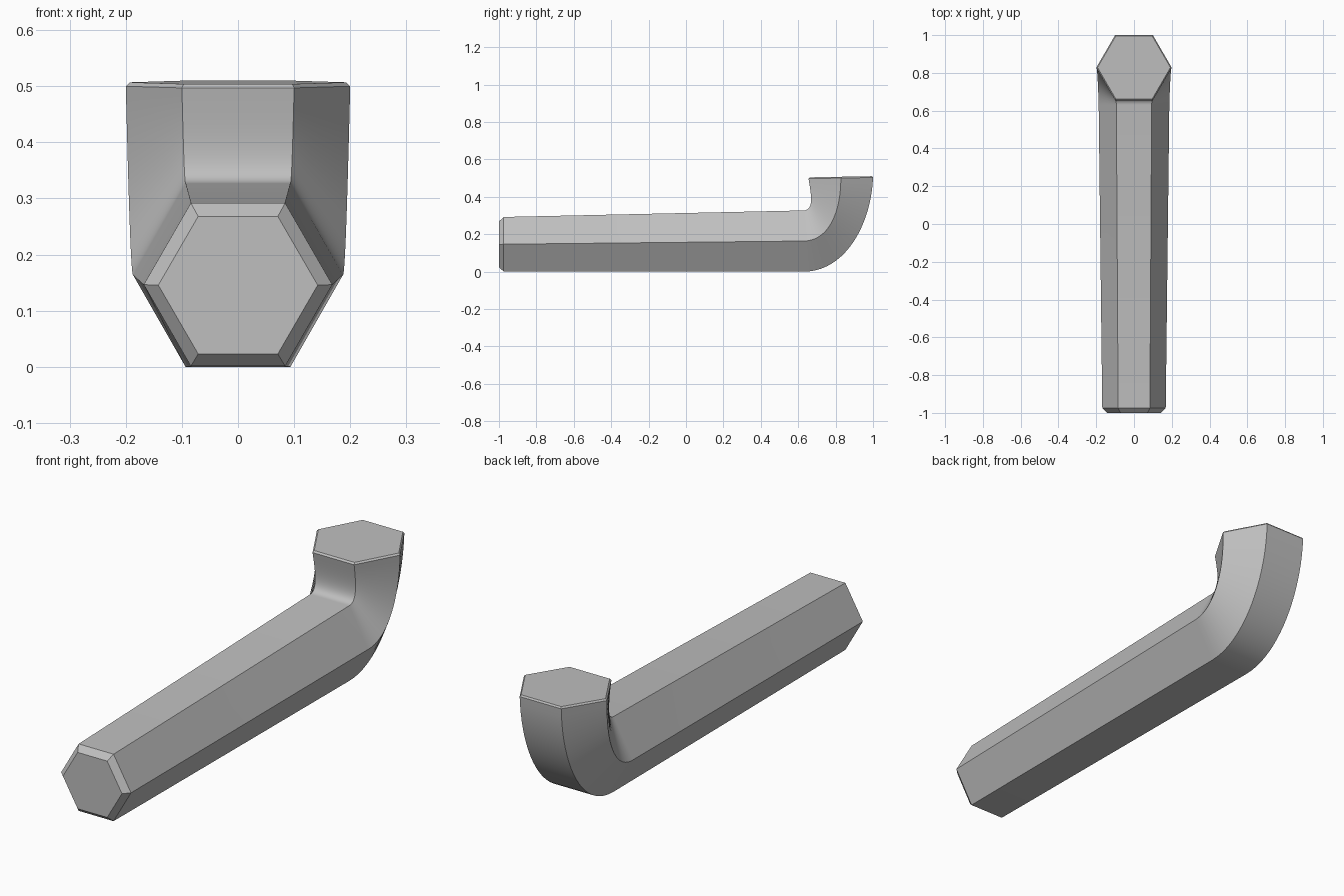
import bpy, bmesh, math
from mathutils import Vector

if "Cube" in bpy.data.objects:
    bpy.data.objects.remove(bpy.data.objects["Cube"], do_unlink=True)

# Plain steel material
steel = bpy.data.materials.new("grey steel")
steel.use_nodes = True
colour = (0.52, 0.52, 0.52, 1)
steel.diffuse_color = colour
steel.node_tree.nodes["Principled BSDF"].inputs["Base Color"].default_value = colour


def bezier(p, t):
    a, b, c, d = (Vector(q) for q in p)
    s = 1 - t
    return a * s**3 + b * 3 * s * s * t + c * 3 * s * t * t + d * t**3


# Elbow paths in (y, z): along the outside and the inside of the bend
OUTER = [(0.63, 0), (0.85, 0), (0.99, 0.25), (1.0, 0.503)]
INNER = [(0.63, 0.327), (0.685, 0.33), (0.67, 0.41), (0.655, 0.497)]
STEPS = 20

# Sections: outer point, inner point, half width across corners
sections = [
    ((-1.0, 0.023), (-1.0, 0.268), 0.142),      # chamfered long end
    ((-0.975, 0.001), (-0.975, 0.292), 0.168),
]
for i in range(STEPS + 1):                      # tapered shaft, then elbow
    t = i / STEPS
    sections.append((bezier(OUTER, t), bezier(INNER, t), 0.187 + 0.013 * t))
sections.append(((0.995, 0.51), (0.662, 0.504), 0.193))  # short end chamfer

# Loft hexagons through the sections
bm = bmesh.new()
rings = []
for outer, inner, width in sections:
    outer, inner = Vector(outer), Vector(inner)
    ring = []
    for k in range(6):
        angle = math.radians(60 * k)
        f = 0.5 + math.sin(angle) / math.sqrt(3)
        y, z = outer.lerp(inner, f)
        ring.append(bm.verts.new((width * math.cos(angle), y, z)))
    rings.append(ring)
for a, b in zip(rings, rings[1:]):
    for k in range(6):
        n = (k + 1) % 6
        bm.faces.new((a[k], a[n], b[n], b[k]))
bm.faces.new(rings[0])
bm.faces.new(rings[-1])
bmesh.ops.recalc_face_normals(bm, faces=bm.faces)

mesh = bpy.data.meshes.new("hex_key")
bm.to_mesh(mesh)
bm.free()
mesh.materials.append(steel)
key = bpy.data.objects.new("hex_key", mesh)
bpy.context.collection.objects.link(key)

# Smooth along the bend, crisp along the hexagon edges
bpy.ops.object.select_all(action="DESELECT")
key.select_set(True)
bpy.context.view_layer.objects.active = key
bpy.ops.object.shade_smooth_by_angle(angle=math.radians(25))
